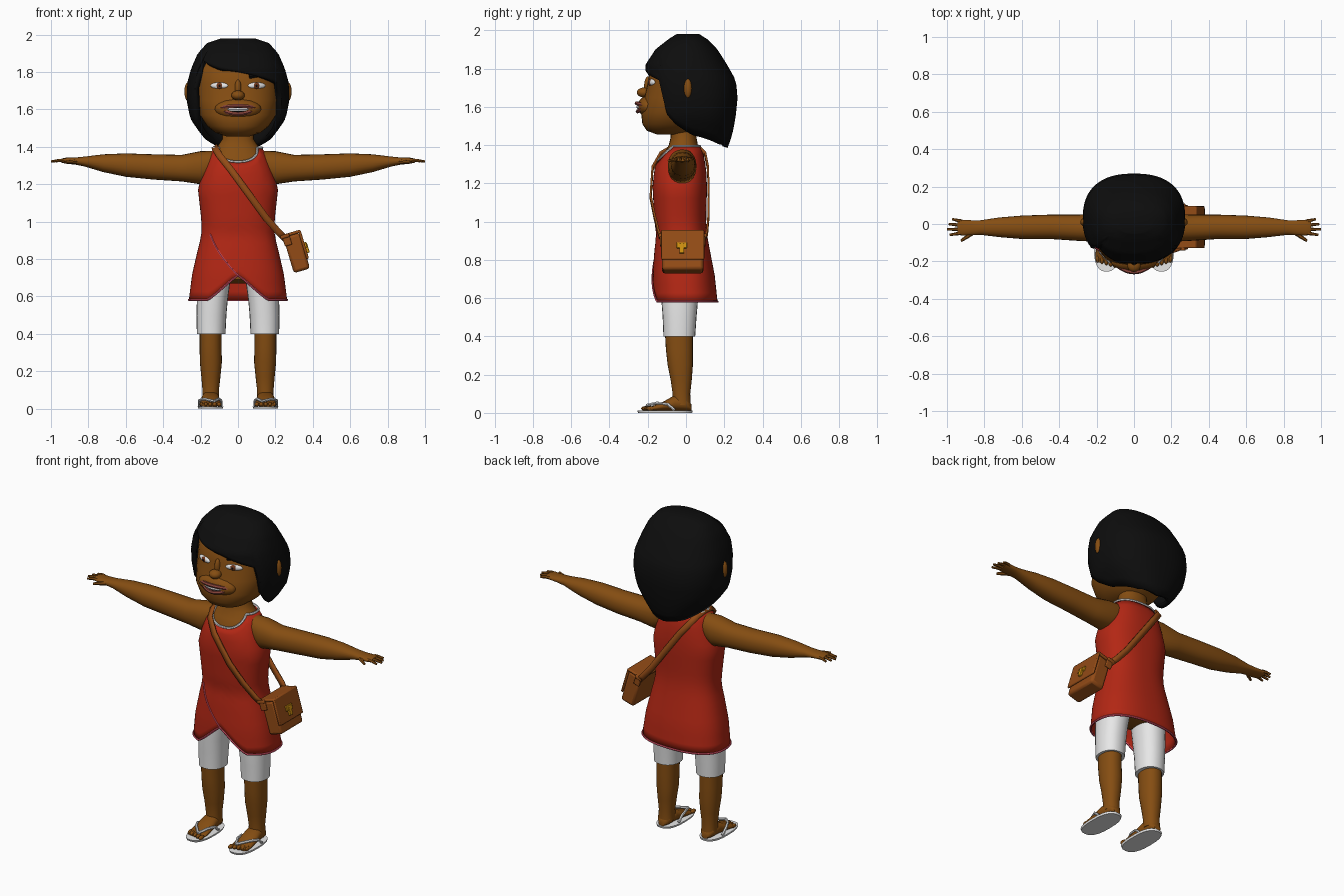
import bpy, bmesh, math
from mathutils import Matrix, Vector

if "Cube" in bpy.data.objects:
    bpy.data.objects.remove(bpy.data.objects["Cube"])


def material(name, rgb):
    m = bpy.data.materials.new(name)
    m.diffuse_color = (*rgb, 1)
    m.use_nodes = True
    m.node_tree.nodes["Principled BSDF"].inputs["Base Color"].default_value = m.diffuse_color
    return m


SKIN = material("brown skin", (0.235, 0.075, 0.006))
RED = material("red cloth", (0.45, 0.02, 0.007))
BLACK = material("black hair", (0.004, 0.004, 0.004))
LEATHER = material("tan leather", (0.29, 0.07, 0.008))
PINK = material("pink trim", (0.75, 0.09, 0.15))
WHITE = material("white", (0.8, 0.8, 0.8))
GOLD = material("gold", (0.6, 0.27, 0.005))
LIP = material("lips", (0.26, 0.06, 0.045))
IRIS = material("iris brown", (0.17, 0.04, 0.012))


def finish(name, bm, mat, mirror=False, thick=0, bevel=0, angle=50):
    bmesh.ops.recalc_face_normals(bm, faces=bm.faces)
    me = bpy.data.meshes.new(name)
    bm.to_mesh(me)
    bm.free()
    me.materials.append(mat)
    me.shade_smooth()
    me.set_sharp_from_angle(angle=math.radians(angle))
    ob = bpy.data.objects.new(name, me)
    bpy.context.collection.objects.link(ob)
    if thick:
        ob.modifiers.new("thickness", 'SOLIDIFY').thickness = thick
    if bevel:
        b = ob.modifiers.new("round", 'BEVEL')
        b.width, b.segments = bevel, 2
    if mirror:
        ob.modifiers.new("mirror", 'MIRROR')
    return ob


def spow(v, p):
    return math.copysign(abs(v) ** p, v)


def skin_rows(bm, rows, cyclic=True):
    n = len(rows[0])
    for r, s in zip(rows, rows[1:]):
        for i in range(n if cyclic else n - 1):
            j = (i + 1) % n
            bm.faces.new((r[i], r[j], s[j], s[i]))


def loft(name, mat, sections, axis='z', mirror=False, n=2.2, seg=24):
    """Sections: position on the axis, then min/max of the two other axes."""
    bm, rows = bmesh.new(), []
    for p, a0, a1, b0, b1 in sections:
        row = []
        for k in range(seg):
            t = math.tau * k / seg
            a = (a0 + a1) / 2 + (a1 - a0) / 2 * spow(math.cos(t), 2 / n)
            b = (b0 + b1) / 2 + (b1 - b0) / 2 * spow(math.sin(t), 2 / n)
            row.append(bm.verts.new({'z': (a, b, p), 'x': (p, a, b), 'y': (a, p, b)}[axis]))
        rows.append(row)
    skin_rows(bm, rows)
    bm.faces.new(rows[0])
    bm.faces.new(rows[-1])
    return finish(name, bm, mat, mirror)


def lerp_table(table, v):
    for p, q in zip(table, table[1:]):
        if min(p[0], q[0]) <= v <= max(p[0], q[0]):
            t = (v - p[0]) / (q[0] - p[0])
            return [x + (y - x) * t for x, y in zip(p[1:], q[1:])]
    return table[-1][1:] if abs(v - table[-1][0]) < abs(v - table[0][0]) else table[0][1:]


def on_profile(prof, z, deg, n=2.4):
    """Point at height z, deg measured from the front towards +x."""
    yf, yb, rx = lerp_table(prof, z)
    a = math.radians(deg)
    return Vector((rx * spow(math.sin(a), 2 / n),
                   (yf + yb) / 2 - (yb - yf) / 2 * spow(math.cos(a), 2 / n), z))


def shell(name, mat, prof, top, bottom, thick, cap=False, step=5, rows=18, power=1.0):
    bm, grid = bmesh.new(), []
    for r in range(rows + 1):
        t = (r / rows) ** power
        grid.append([bm.verts.new(on_profile(prof, top(d) + (bottom(d) - top(d)) * t, d))
                     for d in range(-180, 180, step)])
    skin_rows(bm, grid)
    if cap:
        bm.faces.new(grid[0])
    return finish(name, bm, mat, thick=thick)


def ball(name, mat, c, r, turn=0, mirror=False):
    bm = bmesh.new()
    m = Matrix.Translation(c) @ Matrix.Rotation(math.radians(turn), 4, 'Z') @ Matrix.Diagonal((*r, 1))
    bmesh.ops.create_uvsphere(bm, u_segments=16, v_segments=10, radius=1, matrix=m)
    return finish(name, bm, mat, mirror)


def tube(name, mat, pts, r, cyclic=False, mirror=False, taper=1.0):
    cu = bpy.data.curves.new(name, 'CURVE')
    cu.dimensions, cu.bevel_depth, cu.bevel_resolution, cu.use_fill_caps = '3D', r, 1, True
    sp = cu.splines.new('POLY')
    sp.points.add(len(pts) - 1)
    for i, p in enumerate(pts):
        sp.points[i].co = (*p, 1)
        sp.points[i].radius = 1 + (taper - 1) * i / (len(pts) - 1)
    sp.use_cyclic_u = cyclic
    tmp = bpy.data.objects.new(name + "_path", cu)
    me = bpy.data.meshes.new_from_object(tmp)
    bm = bmesh.new()
    bm.from_mesh(me)
    bpy.data.objects.remove(tmp)
    bpy.data.meshes.remove(me)
    return finish(name, bm, mat, mirror)


# Head, ears and neck
loft("head", SKIN, [(1.455, -.06, .06, -.15, .0), (1.475, -.12, .12, -.205, .06),
     (1.51, -.165, .165, -.228, .1), (1.57, -.205, .205, -.235, .14), (1.65, -.218, .218, -.218, .18),
     (1.74, -.222, .222, -.197, .2), (1.82, -.215, .215, -.187, .18), (1.89, -.16, .16, -.12, .12),
     (1.92, -.1, .1, -.07, .08)], n=2.3, seg=32)
ball("ear", SKIN, (.265, .01, 1.695), (.022, .022, .052), mirror=True)
ball("muzzle", SKIN, (0, -.2, 1.602), (.125, .052, .055))
ball("nose", SKIN, (0, -.22, 1.675), (.036, .037, .026))
ball("nose_bridge", SKIN, (0, -.197, 1.71), (.018, .022, .05))

# Eyes, brow and mouth
ball("eye", WHITE, (.1, -.18, 1.727), (.05, .013, .018), 20, True)
ball("iris", IRIS, (.099, -.188, 1.727), (.018, .009, .017), 20, True)
ball("pupil", BLACK, (.098, -.193, 1.727), (.008, .006, .008), 20, True)
tube("brow", BLACK, [(.06, -.191, 1.775), (.11, -.18, 1.784), (.16, -.155, 1.78)], .012)


def arc(half, y, z, lift):
    qs = [i / 6 for i in range(-6, 7)]
    return [(half * q, y + .045 * (half * q / .1) ** 2, z + lift * (1 - q * q)) for q in qs]


tube("upper_lip", LIP, arc(.1, -.258, 1.606, .013), .011)
tube("lower_lip", LIP, arc(.1, -.252, 1.606, -.03), .011)
tube("mouth_inside", BLACK, arc(.09, -.243, 1.606, -.008), .014)
tube("teeth", WHITE, arc(.082, -.251, 1.606, -.007), .009)

# Bobbed hair with a slanted fringe
HAIR = [(1.98, -.05, .07, .09), (1.955, -.09, .11, .165), (1.90, -.16, .165, .215), (1.82, -.212, .215, .25),
        (1.74, -.215, .26, .272), (1.65, -.21, .27, .275), (1.55, -.2, .26, .255), (1.47, -.17, .245, .2),
        (1.40, -.14, .225, .14), (1.37, -.1, .21, .11)]


def hair_edge(d):
    fringe = 1.80 - .0012 * max(-50, min(50, d))
    return lerp_table([(0, fringe), (50, fringe), (60, 1.56), (70, 1.51), (90, 1.45),
                       (130, 1.405), (180, 1.385)], abs(d))[0]


shell("hair", BLACK, HAIR, lambda d: 1.98, hair_edge, .03, cap=True, power=1.4)

# Torso and pelvis under the dress
loft("torso", SKIN, [(1.15, -.18, .18, -.14, .08), (1.3, -.165, .165, -.148, .09), (1.36, -.142, .142, -.112, .078),
     (1.40, -.112, .112, -.09, .062), (1.44, -.085, .085, -.08, .055), (1.5, -.085, .085, -.08, .05)])
loft("pelvis", SKIN, [(.67, -.1, .1, -.08, .05), (.69, -.2, .2, -.12, .09), (.85, -.18, .18, -.13, .09),
     (1.0, -.16, .16, -.12, .08)])

# Wrap dress
DRESS = [(1.40, -.085, .07, .125), (1.36, -.125, .09, .152), (1.28, -.165, .105, .182), (1.18, -.175, .11, .215),
         (1.0, -.165, .105, .195), (.93, -.155, .11, .195), (.85, -.165, .125, .215), (.72, -.175, .15, .245),
         (.58, -.175, .165, .263)]


def neckline(d):
    return 1.32 + .075 * min(1, abs(d) / 50) ** 2


def hem(d):
    return .582 + .13 * max(0, 1 - abs(d) / 35) ** 1.3


shell("dress", RED, DRESS, neckline, hem, .008)
around = range(-180, 180, 5)
tube("hem_trim", PINK, [on_profile(DRESS, hem(d), d) for d in around], .006, True)
tube("neck_trim", WHITE, [on_profile(DRESS, neckline(d), d) for d in around], .007, True)
tube("wrap_trim", PINK, [on_profile(DRESS, .712 + .22 * (i / 12) ** .85, -46 * i / 12) for i in range(13)], .005)

# Arms and hands
loft("arm", SKIN, [(.08, -.07, .04, 1.26, 1.38), (.2, -.095, .055, 1.2, 1.377), (.3, -.09, .05, 1.215, 1.357),
     (.45, -.08, .05, 1.225, 1.36), (.6, -.08, .045, 1.24, 1.365), (.72, -.07, .035, 1.265, 1.36),
     (.82, -.058, .02, 1.295, 1.348), (.87, -.06, .02, 1.305, 1.343), (.92, -.062, .022, 1.31, 1.342),
     (.945, -.055, .018, 1.315, 1.337)], 'x', True)
for i, (x, y0, y1) in enumerate([(.972, .014, .026), (.99, -.008, 0), (1.0, -.029, -.028), (.985, -.048, -.058)]):
    tube(f"finger_{i + 1}", SKIN, [(.92, y0, 1.328), ((x + .92) / 2, (y0 + y1) / 2, 1.328), (x, y1, 1.322)],
         .0105, mirror=True, taper=.6)
tube("thumb", SKIN, [(.86, -.045, 1.322), (.895, -.07, 1.32), (.925, -.09, 1.318)], .013, mirror=True, taper=.55)

# Legs, shorts and feet
loft("shorts_leg", WHITE, [(.40, .067, .22, -.118, .048), (.5, .062, .222, -.122, .055), (.58, .055, .22, -.128, .062),
     (.69, .04, .215, -.13, .075)], mirror=True)
loft("lower_leg", SKIN, [(.42, .088, .205, -.11, .036), (.33, .088, .205, -.105, .036), (.25, .086, .204, -.096, .036),
     (.17, .094, .196, -.08, .03), (.1, .102, .19, -.07, .022), (.04, .1, .192, -.07, .025)], mirror=True)
loft("foot", SKIN, [(.028, .125, .168, .012, .045), (.005, .106, .188, .011, .08), (-.06, .1, .195, .011, .092),
     (-.12, .094, .202, .011, .058), (-.18, .09, .207, .011, .034), (-.205, .1, .2, .011, .028)], 'y', True)
for i in range(5):
    ball(f"toe_{i + 1}", SKIN, (.101 + .0235 * i, -.213 + .007 * i, .023), (.0125 - .0008 * i, .022, .012), mirror=True)
loft("sandal_sole", WHITE, [(0, .082, .213, -.25, .032), (.012, .078, .216, -.255, .035)], mirror=True, n=2.6)
for side, x in (("inner", .092), ("outer", .206)):
    tube(f"sandal_strap_{side}", WHITE, [(.128, -.205, .04), ((.128 + x * 2) / 3, -.15, .052), (x, -.095, .045),
         (x, -.06, .015)], .008, mirror=True)

# Shoulder bag
BAG = Matrix.Translation((.312, -.017, .838)) @ Matrix.Rotation(-.29, 4, 'Y')


def bag_part(name, mat, size, offset, bevel):
    bm = bmesh.new()
    bmesh.ops.create_cube(bm, size=1, matrix=BAG @ Matrix.Translation(offset) @ Matrix.Diagonal((*size, 1)))
    return finish(name, bm, mat, bevel=bevel, angle=40)


bag_part("bag_body", LEATHER, (.09, .215, .2), (0, 0, -.005), .015)
bag_part("bag_flap", LEATHER, (.014, .225, .16), (.048, 0, .027), .006)
bag_part("bag_lid", LEATHER, (.108, .225, .016), (0, 0, .101), .006)
bag_part("clasp_plate", GOLD, (.012, .055, .03), (.058, -.005, .022), .003)
bag_part("clasp_tongue", GOLD, (.016, .025, .055), (.06, -.005, .005), .003)
for side, s in (("front", -1), ("back", 1)):
    bag_part(f"bag_tab_{side}", LEATHER, (.04, .014, .05), (-.03, s * .112, .07), .005)
    bag_part(f"bag_ring_{side}", LEATHER, (.05, .024, .02), (-.035, s * .114, .098), .006)

# Flat strap running over the shoulder, front and back
front = [(.255, -.13, .905), (.22, -.147, .94), (.15, -.168, 1.02), (.07, -.19, 1.13), (-.04, -.18, 1.28),
         (-.1, -.137, 1.355), (-.122, -.075, 1.392), (-.128, -.005, 1.405)]
back = [(-.122, .065, 1.392), (-.1, .105, 1.355), (-.04, .12, 1.28), (.07, .124, 1.13), (.15, .122, 1.02),
        (.22, .115, .94), (.255, .1, .905)]
bm = bmesh.new()
wide = Vector((.79, 0, .61)) * .018
skin_rows(bm, [[bm.verts.new(Vector(p) - wide), bm.verts.new(Vector(p) + wide)] for p in front + back], False)
finish("bag_strap", bm, LEATHER, thick=.01)
